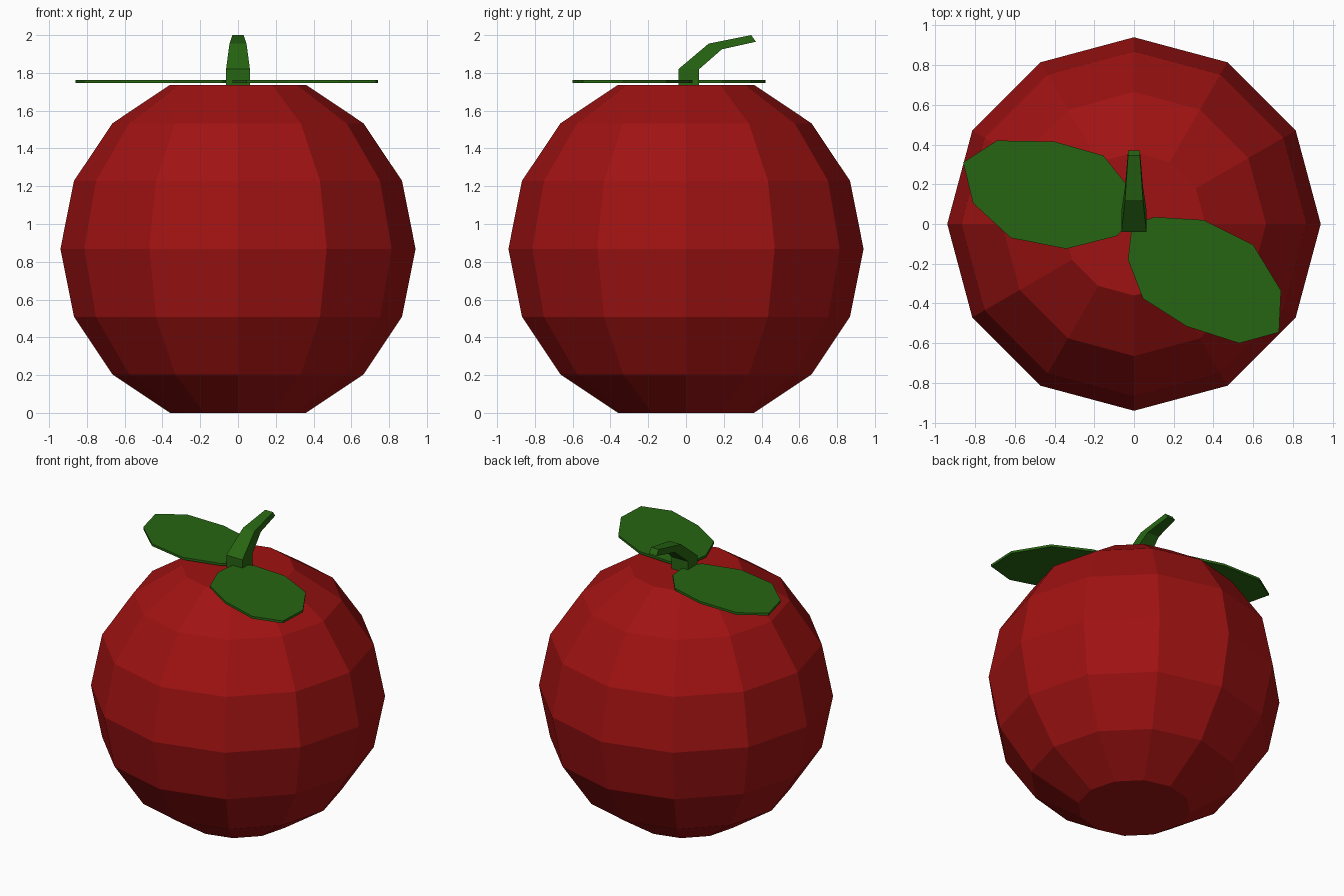
import bpy, bmesh
from math import sin, cos, pi

if "Cube" in bpy.data.objects:
    bpy.data.objects.remove(bpy.data.objects["Cube"])


def material(name, rgb):
    m = bpy.data.materials.new(name)
    m.diffuse_color = (*rgb, 1)
    m.use_nodes = True
    m.node_tree.nodes["Principled BSDF"].inputs["Base Color"].default_value = m.diffuse_color
    return m


RED = material("fruit_red", (0.35, 0.006, 0.006))
GREEN = material("leaf_green", (0.02, 0.13, 0.006))


def loft(name, rings, mat):
    """Skin a list of equal-length point rings and cap both ends."""
    bm = bmesh.new()
    loops = [[bm.verts.new(p) for p in ring] for ring in rings]
    for a, b in zip(loops, loops[1:]):
        n = len(a)
        for i in range(n):
            j = (i + 1) % n
            bm.faces.new((a[i], a[j], b[j], b[i]))
    bm.faces.new(loops[0][::-1])
    bm.faces.new(loops[-1])
    bmesh.ops.recalc_face_normals(bm, faces=bm.faces)
    me = bpy.data.meshes.new(name)
    bm.to_mesh(me)
    bm.free()
    me.materials.append(mat)
    ob = bpy.data.objects.new(name, me)
    bpy.context.collection.objects.link(ob)
    return ob


# Fruit body: 12-sided sphere with its poles cut flat
R, SIDES, RINGS = 0.94, 12, 8
H = R * cos(pi / RINGS)
body = []
for k in range(RINGS - 1, 0, -1):
    t = pi * k / RINGS
    body.append([(R * sin(t) * cos(2 * pi * i / SIDES),
                  R * sin(t) * sin(2 * pi * i / SIDES),
                  H + R * cos(t)) for i in range(SIDES)])
loft("fruit_body", body, RED)

# Stem: four-sided, bent backwards and tapering (front y, z, back y, z, half width)
stem = [(-0.04, 1.72, 0.07, 1.72, 0.063),
        (-0.04, 1.82, 0.07, 1.82, 0.063),
        (0.12, 1.955, 0.19, 1.925, 0.045),
        (0.345, 2.0, 0.37, 1.965, 0.03)]
loft("stem", [[(-w, y0, z0), (w, y0, z0), (w, y1, z1), (-w, y1, z1)]
              for y0, z0, y1, z1, w in stem], GREEN)

# Leaves: thin flat ten-sided plates
leaves = {
    "leaf_left": [(-0.86, 0.31), (-0.69, 0.42), (-0.40, 0.415), (-0.155, 0.345),
                  (-0.03, 0.19), (-0.015, 0.02), (-0.085, -0.06), (-0.34, -0.125),
                  (-0.62, -0.07), (-0.81, 0.105)],
    "leaf_right": [(-0.01, 0.0), (0.105, 0.035), (0.35, 0.02), (0.60, -0.105),
                   (0.74, -0.335), (0.73, -0.545), (0.53, -0.60), (0.265, -0.515),
                   (0.045, -0.375), (-0.03, -0.18)],
}
for name, outline in leaves.items():
    loft(name, [[(x, y, z) for x, y in outline] for z in (1.746, 1.762)], GREEN)
